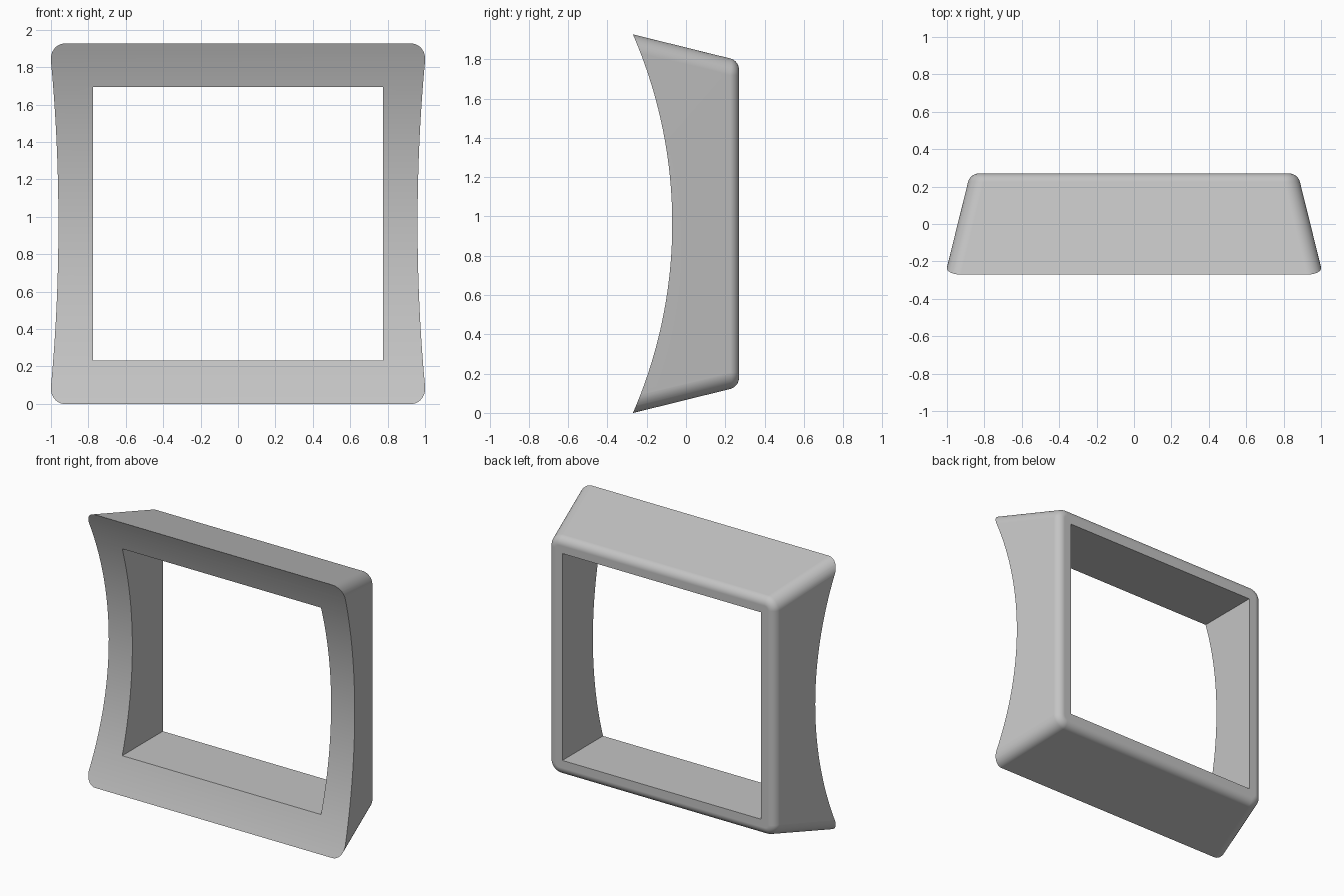
import bpy
import bmesh
import math
from mathutils import Matrix

old = bpy.data.objects.get("Cube")
if old:
    bpy.data.objects.remove(old, do_unlink=True)

MID_Z = 0.963          # centre height
BACK = 0.27            # back plane, front tips at -BACK
DRAFT = math.radians(13.9)
HALF_X, HALF_Z = 0.876, 0.83   # half size of the sharp back outline
CORNER, EDGE = 0.085, 0.06     # corner and back edge radii
STEPS = 12

grey = bpy.data.materials.new("light_grey")
grey.use_nodes = True
grey.diffuse_color = (0.55, 0.55, 0.55, 1)
grey.node_tree.nodes["Principled BSDF"].inputs["Base Color"].default_value = (0.55, 0.55, 0.55, 1)


def make_object(name, bm):
    bmesh.ops.recalc_face_normals(bm, faces=bm.faces)
    mesh = bpy.data.meshes.new(name)
    bm.to_mesh(mesh)
    bm.free()
    mesh.materials.append(grey)
    obj = bpy.data.objects.new(name, mesh)
    bpy.context.collection.objects.link(obj)
    return obj


def rounded_ring(bm, y, grow, radius):
    """Rounded rectangle, grown from the back outline, at depth y."""
    ring = []
    for quarter, (sx, sz) in enumerate([(1, 1), (-1, 1), (-1, -1), (1, -1)]):
        cx = sx * (HALF_X + grow - radius)
        cz = sz * (HALF_Z + grow - radius)
        for i in range(STEPS + 1):
            a = (quarter + i / STEPS) * math.pi / 2
            ring.append(bm.verts.new((cx + radius * math.cos(a), y,
                                      MID_Z + cz + radius * math.sin(a))))
    return ring


# Tapered body with rounded corners and a rounded back edge
bm = bmesh.new()
front_y = -BACK - 0.1
rings = [rounded_ring(bm, front_y, (BACK - front_y) * math.tan(DRAFT), CORNER)]
inset = EDGE * math.tan((math.pi / 2 - DRAFT) / 2)
for i in range(STEPS + 1):
    a = DRAFT + (math.pi / 2 - DRAFT) * i / STEPS
    out = EDGE * math.cos(a)
    rings.append(rounded_ring(bm, BACK - EDGE + EDGE * math.sin(a), out - inset,
                              CORNER - EDGE * math.cos(DRAFT) + out))
for r0, r1 in zip(rings, rings[1:]):
    for i in range(len(r0)):
        j = (i + 1) % len(r0)
        bm.faces.new((r0[i], r0[j], r1[j], r1[i]))
bm.faces.new(rings[0])
bm.faces.new(rings[-1])
frame = make_object("window_frame", bm)

# Cutter for the concave front
sag, reach = 0.2, MID_Z
radius = (reach ** 2 + sag ** 2) / (2 * sag)
bm = bmesh.new()
bmesh.ops.create_cone(bm, cap_ends=True, segments=512, radius1=radius, radius2=radius, depth=4,
                      matrix=Matrix.Translation((0, sag - BACK - radius, MID_Z))
                      @ Matrix.Rotation(math.pi / 2, 4, "Y"))
front_cutter = make_object("front_cutter", bm)

# Cutter for the straight opening
bm = bmesh.new()
bmesh.ops.create_cube(bm, size=1, matrix=Matrix.Translation((0, 0, MID_Z))
                      @ Matrix.Diagonal((1.552, 2, 1.46, 1)))
hole_cutter = make_object("opening_cutter", bm)

bpy.ops.object.select_all(action="DESELECT")
bpy.context.view_layer.objects.active = frame
frame.select_set(True)
for cutter in (front_cutter, hole_cutter):
    cutter.hide_render = True
    mod = frame.modifiers.new("cut", "BOOLEAN")
    mod.operation = "DIFFERENCE"
    mod.solver = "EXACT"
    mod.object = cutter
    bpy.ops.object.modifier_apply(modifier=mod.name)
    bpy.data.objects.remove(cutter, do_unlink=True)

# Smooth curves, crisp cut edges
bpy.ops.object.shade_smooth_by_angle(angle=math.radians(30))
weighted = frame.modifiers.new("weighted_normals", "WEIGHTED_NORMAL")
weighted.keep_sharp = True
